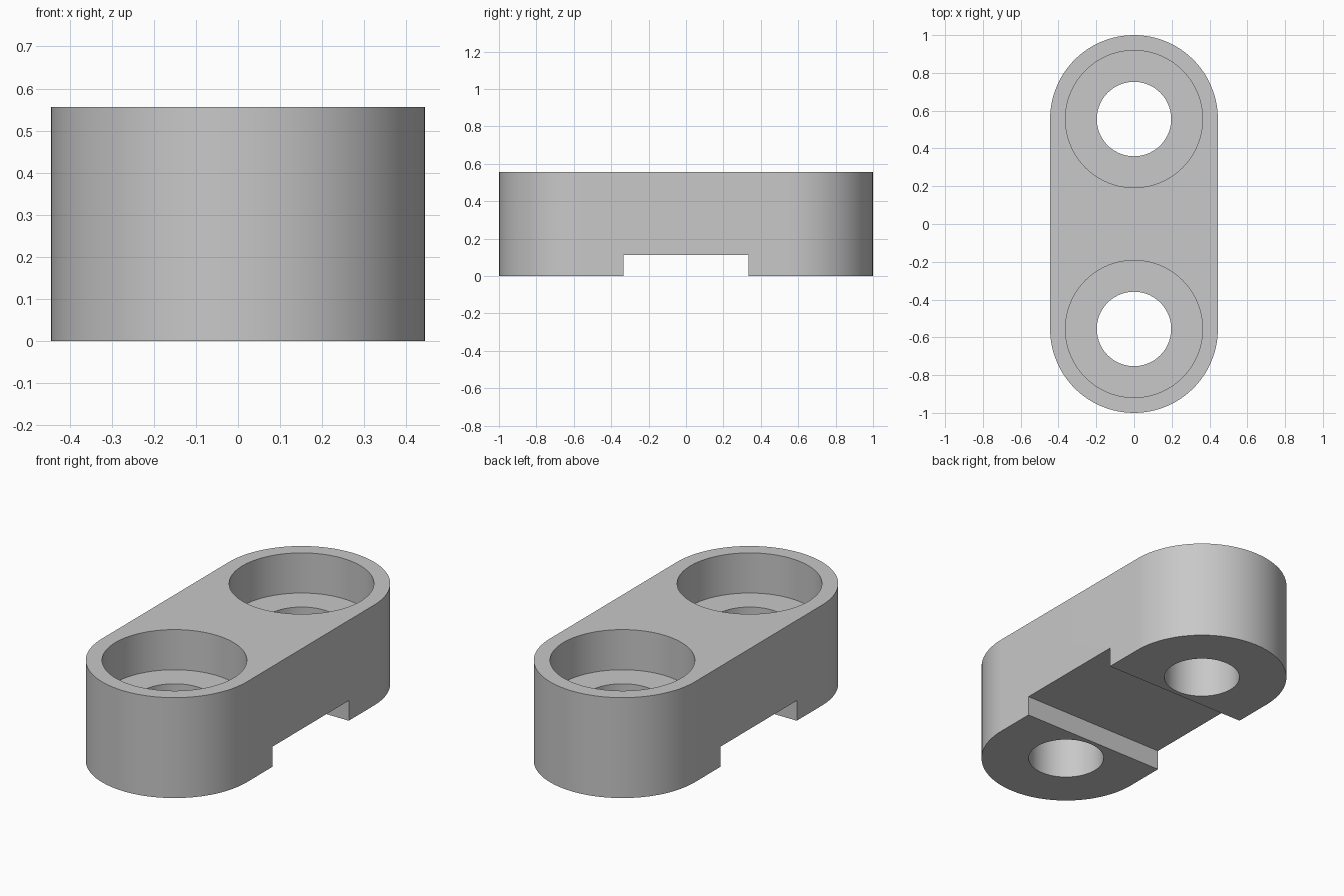
import bpy
import bmesh
from math import cos, sin, pi

if "Cube" in bpy.data.objects:
    bpy.data.objects.remove(bpy.data.objects["Cube"], do_unlink=True)

HEIGHT = 5 / 9
END_RADIUS = 4 / 9
HOLE_Y = 5 / 9
FLOOR_Z = 1 / 3
SEGMENTS = 48

grey = bpy.data.materials.new("plain grey")
grey.use_nodes = True
grey.diffuse_color = (0.58, 0.58, 0.58, 1)
grey.node_tree.nodes["Principled BSDF"].inputs["Base Color"].default_value = grey.diffuse_color


def prism(name, outline, bottom, top):
    """Extrude a flat outline between two heights."""
    bm = bmesh.new()
    face = bm.faces.new([bm.verts.new((x, y, bottom)) for x, y in outline])
    result = bmesh.ops.extrude_face_region(bm, geom=[face])
    upper = [v for v in result["geom"] if isinstance(v, bmesh.types.BMVert)]
    bmesh.ops.translate(bm, verts=upper, vec=(0, 0, top - bottom))
    bmesh.ops.recalc_face_normals(bm, faces=bm.faces)
    mesh = bpy.data.meshes.new(name)
    bm.to_mesh(mesh)
    bm.free()
    mesh.materials.append(grey)
    obj = bpy.data.objects.new(name, mesh)
    bpy.context.collection.objects.link(obj)
    return obj


def arc(radius, y, start, sweep, count):
    angles = [start + sweep * i / count for i in range(count + 1)]
    return [(radius * cos(a), y + radius * sin(a)) for a in angles]


def circle(radius, y):
    return arc(radius, y, 0, 2 * pi, 2 * SEGMENTS)[:-1]


# Slot-shaped body with rounded ends
body = prism("link_body",
             arc(END_RADIUS, HOLE_Y, 0, pi, SEGMENTS)
             + arc(END_RADIUS, -HOLE_Y, pi, pi, SEGMENTS), 0, HEIGHT)

# Cutters: cross channel underneath, stepped bolt holes at both ends
cutters = [prism("channel_cutter",
                 [(-1, -1 / 3), (1, -1 / 3), (1, 1 / 3), (-1, 1 / 3)], -0.1, 1 / 9)]
for side in (-1, 1):
    cutters.append(prism("bolt_hole_cutter", circle(0.197, side * HOLE_Y), -0.1, HEIGHT))
    cutters.append(prism("bolt_head_cutter", circle(0.363, side * HOLE_Y), FLOOR_Z, HEIGHT + 0.1))

bpy.ops.object.select_all(action="DESELECT")
bpy.context.view_layer.objects.active = body
body.select_set(True)
for cutter in cutters:
    cutter.hide_render = True
    cut = body.modifiers.new("cut", "BOOLEAN")
    cut.operation = "DIFFERENCE"
    cut.solver = "EXACT"
    cut.object = cutter
    bpy.ops.object.modifier_apply(modifier=cut.name)
    bpy.data.objects.remove(cutter, do_unlink=True)

# Smooth round walls, crisp edges
bpy.ops.object.shade_smooth_by_angle(angle=pi / 6)
